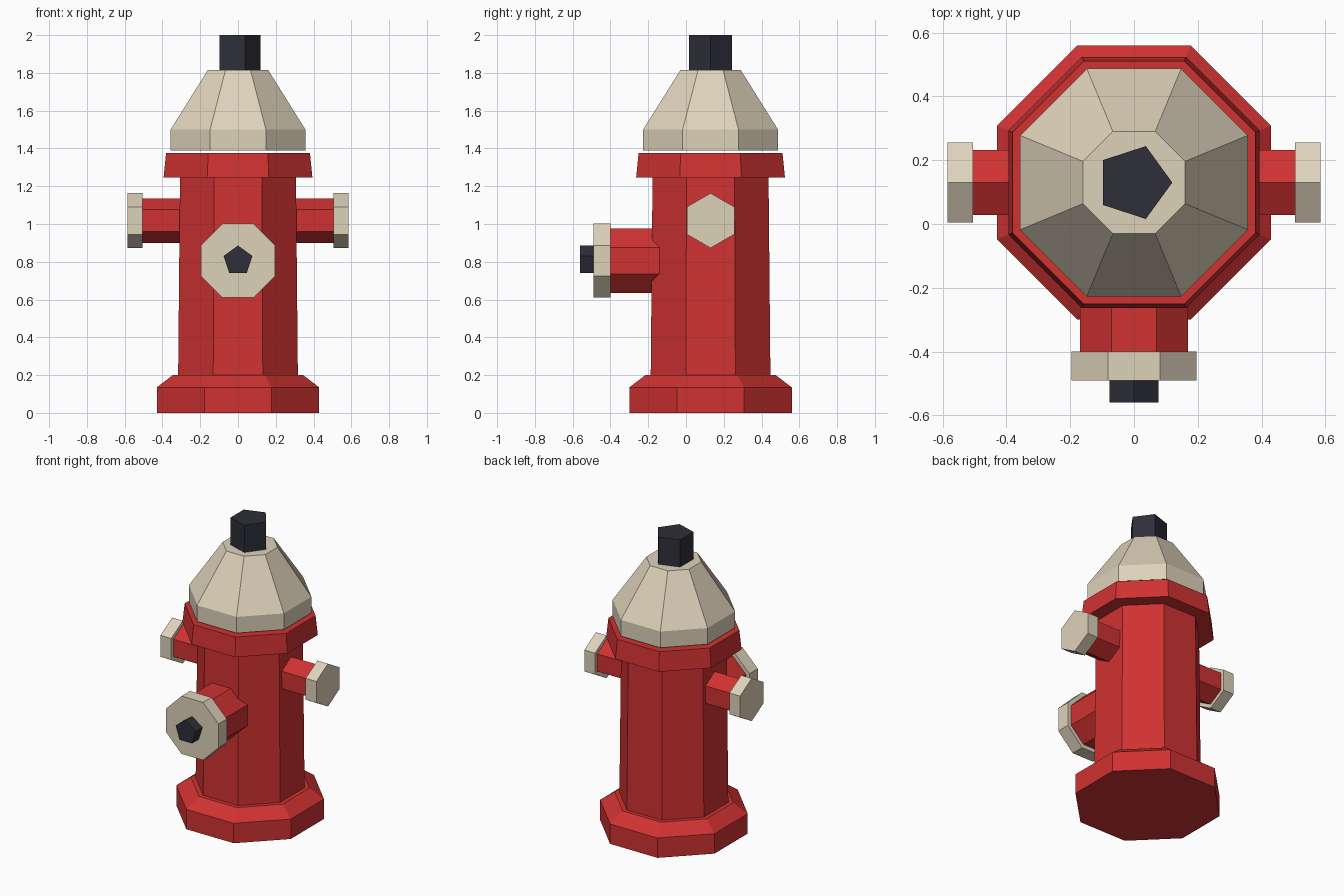
import bpy, bmesh, math
from mathutils import Vector

if "Cube" in bpy.data.objects:
    bpy.data.objects.remove(bpy.data.objects["Cube"])


def material(name, srgb):
    m = bpy.data.materials.new(name)
    lin = [(c / 255 / 12.92) if c < 10 else ((c / 255 + 0.055) / 1.055) ** 2.4 for c in srgb]
    m.diffuse_color = (*lin, 1)
    m.use_nodes = True
    m.node_tree.nodes["Principled BSDF"].inputs["Base Color"].default_value = m.diffuse_color
    return m


RED = material("hydrant red", (208, 50, 50))
CREAM = material("cream", (222, 210, 186))
DARK = material("dark iron", (46, 46, 57))

X, Y, Z = Vector((1, 0, 0)), Vector((0, 1, 0)), Vector((0, 0, 1))
CY = 0.13  # y of the hydrant's upright axis


def turned(name, mat, origin, axis, first, sides, rings, flat=False):
    """Polygonal lathe: rings are (distance along axis, radius).
    first is the direction of the first corner; with flat=True it points to
    the middle of a side and the radius is measured to that side."""
    second = axis.cross(first)
    turn = math.pi / sides if flat else 0
    grow = 1 / math.cos(math.pi / sides) if flat else 1
    bm = bmesh.new()
    loops = []
    for dist, rad in rings:
        loop = []
        for i in range(sides):
            a = math.tau * i / sides + turn
            p = origin + axis * dist + (first * math.cos(a) + second * math.sin(a)) * rad * grow
            loop.append(bm.verts.new(p))
        loops.append(loop)
    for lo, hi in zip(loops, loops[1:]):
        for i in range(sides):
            j = (i + 1) % sides
            bm.faces.new((lo[i], lo[j], hi[j], hi[i]))
    bm.faces.new(loops[0][::-1])
    bm.faces.new(loops[-1])
    bmesh.ops.recalc_face_normals(bm, faces=bm.faces)
    me = bpy.data.meshes.new(name)
    bm.to_mesh(me)
    bm.free()
    me.materials.append(mat)
    ob = bpy.data.objects.new(name, me)
    bpy.context.collection.objects.link(ob)
    return ob


# Upright parts
foot = Vector((0, CY, 0))
turned("base_flange", RED, foot, Z, X, 8, [(0, 0.43), (0.135, 0.43), (0.2, 0.345)], True)
turned("barrel", RED, foot, Z, X, 8, [(0.19, 0.317), (1.25, 0.307)], True)
turned("collar", RED, foot, Z, X, 8, [(1.245, 0.394), (1.375, 0.381)], True)
turned("bonnet", CREAM, foot, Z, X, 8, [(1.39, 0.357), (1.5, 0.357), (1.815, 0.16)], True)
turned("top_nut", DARK, foot, Z, X, 5, [(1.81, 0.12), (2.0, 0.12)])

# Side outlets, corner up
for side, d in (("right", X), ("left", -X)):
    o = Vector((0, CY, 1.018))
    turned(side + "_outlet", RED, o, d, Z, 6, [(0.26, 0.118), (0.51, 0.118)])
    turned(side + "_outlet_cap", CREAM, o, d, Z, 6, [(0.505, 0.145), (0.585, 0.145)])

# Front outlet
o = Vector((0, 0, 0.806))
turned("front_outlet", RED, o, -Y, Z, 8, [(0.08, 0.17), (0.41, 0.17)], True)
turned("front_outlet_cap", CREAM, o, -Y, Z, 8, [(0.40, 0.196), (0.49, 0.196)], True)
turned("front_outlet_nut", DARK, o, -Y, Z, 5, [(0.485, 0.08), (0.56, 0.08)])
